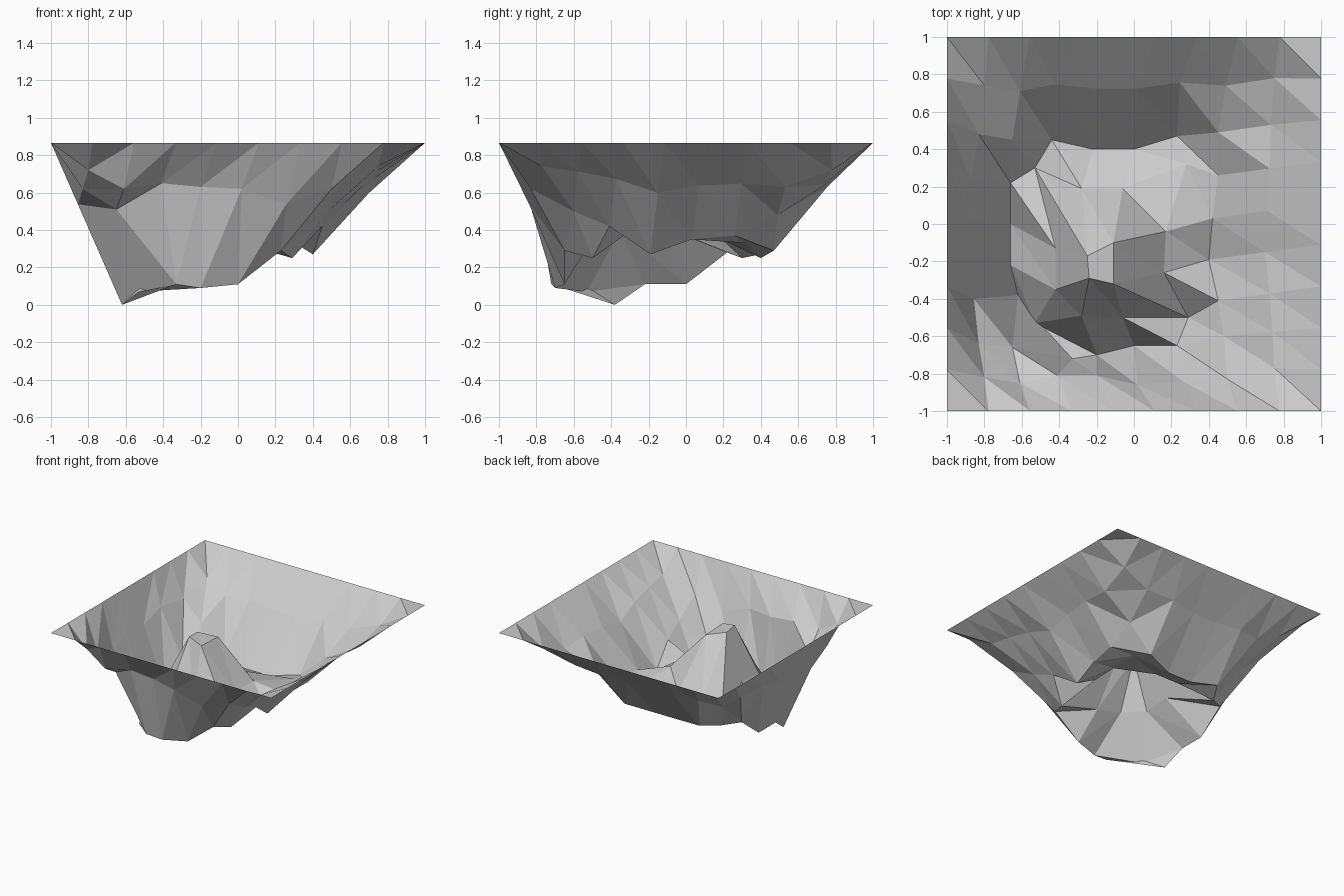
import bpy
import bmesh
from mathutils import Vector

N, RIM = 9, 0.866          # cells per side, height of the flat square rim

# Crater floor and central hill: six rows from front to back, left to right
floor = [
    [(-.65, -.66, .51), (-.33, -.72, .11), (-.20, -.70, .09), (0, -.65, .11), (.23, -.65, .29), (.48, -.60, .50)],
    [(-.62, -.38, 0), (-.53, -.53, .07), (-.28, -.49, .40), (-.06, -.50, .35), (.29, -.50, .25), (.45, -.41, .42)],
    [(-.66, -.22, .11), (-.42, -.35, .40), (-.24, -.29, .77), (-.11, -.32, .74), (.16, -.26, .42), (.40, -.19, .27)],
    [(-.66, 0, .11), (-.42, -.13, .42), (-.25, -.17, .76), (-.11, -.10, .73), (.17, -.04, .42), (.42, .03, .35)],
    [(-.66, .22, .28), (-.53, .30, .25), (-.28, .19, .35), (-.06, .19, .35), (.28, .32, .33), (.45, .26, .37)],
    [(-.65, .45, .49), (-.44, .45, .28), (-.22, .40, .25), (0, .40, .25), (.23, .47, .29), (.45, .49, .48)],
]
# Front slope, left to right
front = [(-.80, -.82, .72), (-.61, -.85, .62), (-.41, -.81, .65), (-.20, -.81, .63),
         (.02, -.86, .62), (.26, -.84, .54), (.50, -.83, .62), (.75, -.77, .74)]

# Flat square sheet with its edge as the rim
bpy.ops.mesh.primitive_grid_add(x_subdivisions=N, y_subdivisions=N, size=2, location=(0, 0, 0))
crater = bpy.context.object
crater.name = "crater_terrain"
verts = crater.data.vertices


def point(i, j):
    return verts[j * (N + 1) + i]


for v in verts:
    v.co.z = RIM

# Sink the floor and the front slope
for j, row in enumerate(floor):
    for i, co in enumerate(row):
        point(i + 2, j + 2).co = co
for i, co in enumerate(front):
    point(i + 1, 1).co = co


def slope(rim, mid, inner, t, shift=(0, 0, 0)):
    """Place a slope point part way between the rim and the floor."""
    point(*mid).co = point(*rim).co.lerp(point(*inner).co, t) + Vector(shift)


# Left, right and back slopes
for k in range(2, 8):
    slope((0, k), (1, k), (2, k), 0.38, (0, -0.05, 0))
    slope((9, k), (8, k), (7, k), 0.5, (0, 0, 0.03))
    slope((k, 9), (k, 8), (k, 7), 0.46, (-0.04, 0, 0.03))

# Softer slope corners
point(1, 2).co = (-.83, -.64, .62)
point(1, 7).co = (-.83, .48, .63)
point(2, 8).co = (-.61, .71, .63)
point(7, 8).co = (.49, .74, .64)
point(8, 7).co = (.73, .53, .63)
point(1, 8).co = (-.80, .74, .71)
point(8, 8).co = (.75, .78, .72)

# Crease every cell along the same diagonal
bm = bmesh.new()
bm.from_mesh(crater.data)
bmesh.ops.triangulate(bm, faces=bm.faces[:], quad_method='ALTERNATE')
bm.to_mesh(crater.data)
bm.free()
crater.data.update()
